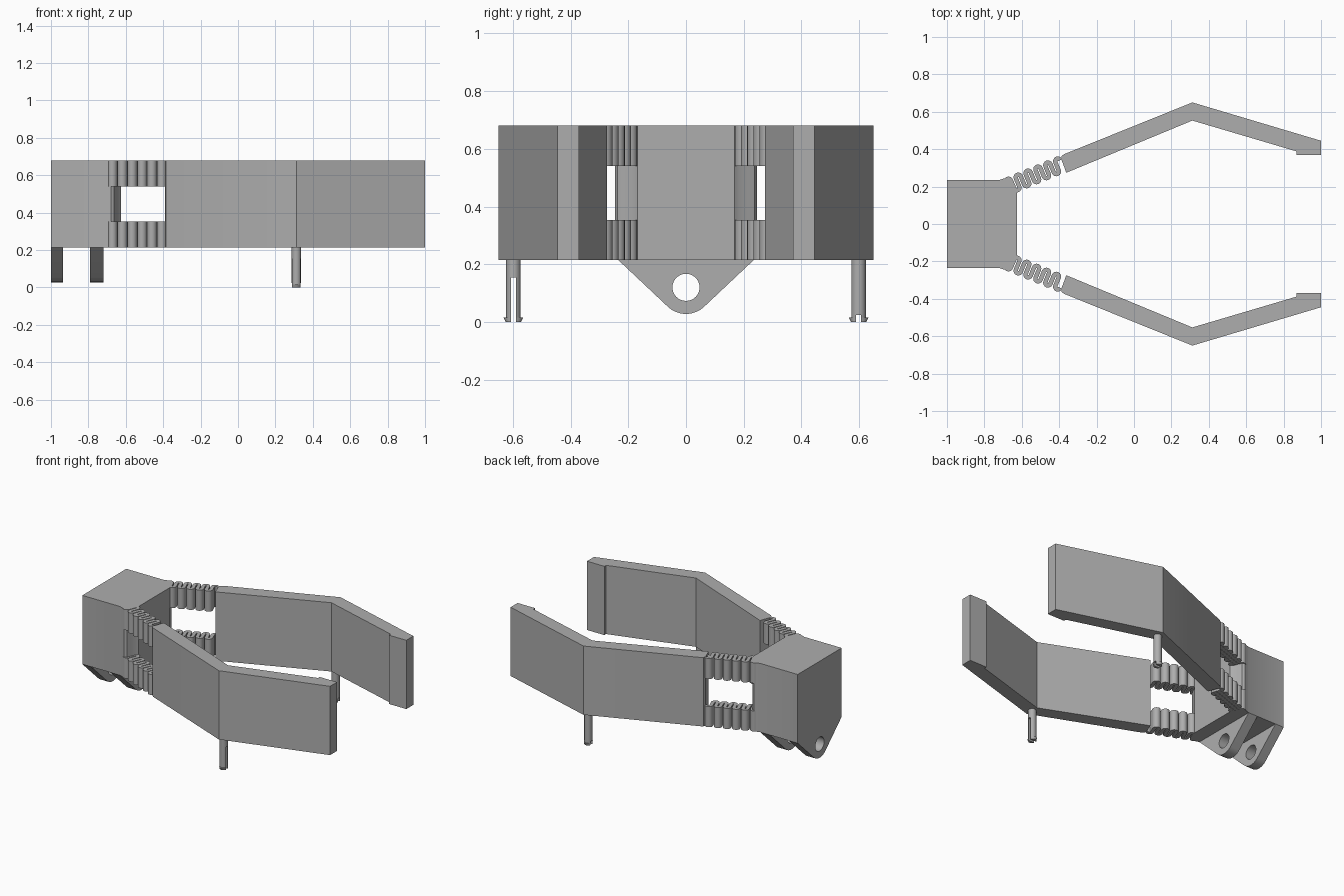
import bpy
import bmesh
from math import sin, cos, pi, radians, asin
from mathutils import Vector

cube = bpy.data.objects.get("Cube")
if cube:
    bpy.data.objects.remove(cube, do_unlink=True)

GREY = (0.42, 0.42, 0.42, 1)
mat = bpy.data.materials.new("plain grey")
mat.use_nodes = True
mat.diffuse_color = GREY
mat.node_tree.nodes["Principled BSDF"].inputs["Base Color"].default_value = GREY

BOTTOM, TOP = 0.215, 0.68
PEG_X, PEG_Y, PEG_R = 0.312, 0.598, 0.025


def finish(name, bm):
    bmesh.ops.recalc_face_normals(bm, faces=bm.faces)
    mesh = bpy.data.meshes.new(name)
    bm.to_mesh(mesh)
    bm.free()
    mesh.materials.append(mat)
    obj = bpy.data.objects.new(name, mesh)
    bpy.context.collection.objects.link(obj)
    bpy.ops.object.select_all(action='DESELECT')
    obj.select_set(True)
    bpy.context.view_layer.objects.active = obj
    bpy.ops.object.shade_smooth_by_angle(angle=radians(35))
    return obj


def loft(name, lower, upper):
    """Solid between two matching loops of 3D points."""
    bm = bmesh.new()
    a = [bm.verts.new(p) for p in lower]
    b = [bm.verts.new(p) for p in upper]
    n = len(a)
    for i in range(n):
        j = (i + 1) % n
        bm.faces.new((a[i], a[j], b[j], b[i]))
    bm.faces.new(a[::-1])
    bm.faces.new(b)
    return finish(name, bm)


def prism(name, pts, z0, z1):
    return loft(name, [(x, y, z0) for x, y in pts], [(x, y, z1) for x, y in pts])


# Body block with softly rounded front corners
side = [(-1, 0.235), (-0.72, 0.235), (-0.70, 0.242), (-0.68, 0.246),
        (-0.664, 0.238), (-0.652, 0.215), (-0.64, 0.185), (-0.625, 0.168)]
prism("body", side + [(x, -y) for x, y in reversed(side)], BOTTOM, TOP)


# Mounting lugs: tapered plates with a rounded end and a round hole
def lug(name, x0, x1):
    cz, r, hole, half = 0.12, 0.092, 0.047, 0.235
    steps = 16
    a0 = radians(-46.7)
    a1 = -pi - a0
    outer = [(half, BOTTOM)]
    outer += [(r * cos(a0 + (a1 - a0) * i / steps), cz + r * sin(a0 + (a1 - a0) * i / steps))
              for i in range(steps + 1)]
    outer += [(-half, BOTTOM)]
    inner = [(hole * cos(2 * pi * i / 32), cz + hole * sin(2 * pi * i / 32)) for i in range(32)]
    bm = bmesh.new()
    edges = []
    for loop in (outer, inner):
        vs = [bm.verts.new((x0, y, z)) for y, z in loop]
        edges += [bm.edges.new((vs[i - 1], vs[i])) for i in range(len(vs))]
    bmesh.ops.triangle_fill(bm, edges=edges, use_beauty=True)
    res = bmesh.ops.extrude_face_region(bm, geom=bm.faces[:], use_keep_orig=True)
    verts = [g for g in res["geom"] if isinstance(g, bmesh.types.BMVert)]
    bmesh.ops.translate(bm, verts=verts, vec=(x1 - x0, 0, 0))
    return finish(name, bm)


lug("rear_lug", -1, -0.935)
lug("front_lug", -0.79, -0.72)


# Serpentine spring outline, laid out backwards from the arm
def spring_outline(s):
    pitch, stroke, leg, turns = 0.0285, 0.0115, 0.024, 11
    d = Vector((0.926, 0.378))
    n = Vector((-d.y, d.x))
    start = Vector((-0.385, 0.319))
    path = []
    for k in range(turns):
        sign = 1 if k % 2 == 0 else -1
        centre = start - d * (pitch * (k + 0.5)) + n * (sign * leg)
        for i in range(9):
            a = pi * i / 8
            path.append((centre, d * cos(a) + n * (sign * sin(a)), sign))
    r = pitch / 2
    left = [c + v * (r + sg * stroke) for c, v, sg in path]
    right = [c + v * (r - sg * stroke) for c, v, sg in path]
    return [(p.x, s * p.y) for p in left + right[::-1]]


# Half-round leg of a split peg, on one side of the slot
def half_round(h, s, z, gap, y_scale):
    t = asin(gap / PEG_R)
    pts = []
    for i in range(11):
        a = t + (pi - 2 * t) * i / 10
        y = gap + (PEG_R * sin(a) - gap) * y_scale
        pts.append((PEG_X + PEG_R * cos(a), s * PEG_Y + h * y, z))
    return pts


ARM = [(-0.362, 0.274), (0.312, 0.553), (0.87, 0.388), (0.87, 0.37), (1, 0.37),
       (1, 0.445), (0.312, 0.65), (-0.372, 0.374), (-0.386, 0.364), (-0.39, 0.35)]

for label, s, slot_top in (("left", 1, 0.025), ("right", -1, 0.155)):
    # Bent gripping arm with a lip at the tip
    prism(label + "_arm", [(x, s * y) for x, y in ARM], BOTTOM, TOP)

    # Upper and lower springs
    outline = spring_outline(s)
    prism(label + "_lower_spring", outline, BOTTOM, 0.354)
    prism(label + "_upper_spring", outline, 0.541, TOP)

    # Split snap peg below the bend
    ring = [(PEG_X + PEG_R * cos(2 * pi * i / 24), s * PEG_Y + PEG_R * sin(2 * pi * i / 24))
            for i in range(24)]
    prism(label + "_peg", ring, slot_top, BOTTOM)
    gap = 0.009
    for side_name, h in (("inner", -s), ("outer", s)):
        name = label + "_peg_" + side_name
        loft(name + "_leg", half_round(h, s, 0.012, gap, 1), half_round(h, s, slot_top, gap, 1))
        loft(name + "_barb", half_round(h, s, 0, gap, 1.1), half_round(h, s, 0.016, gap, 1.6))
